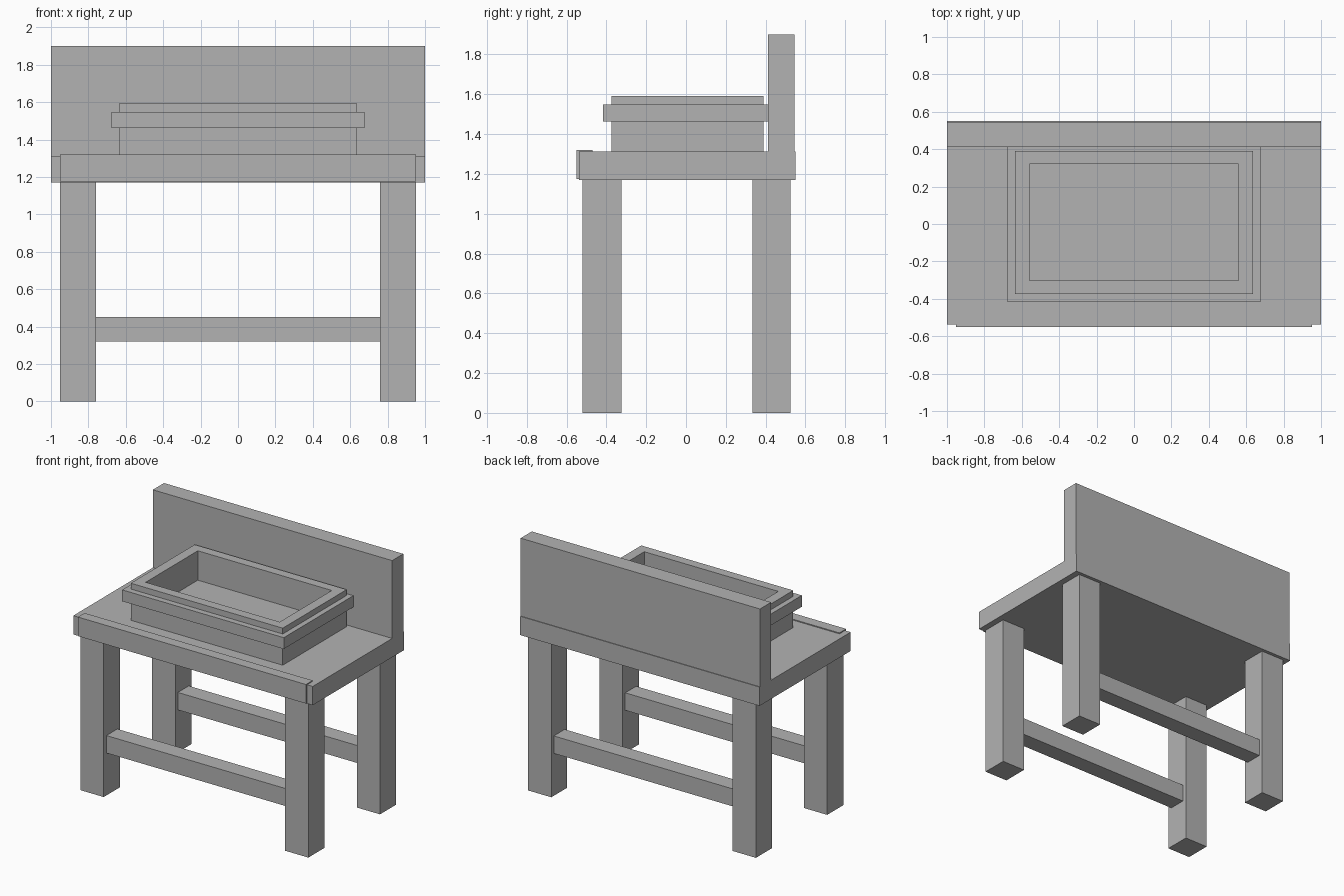
import bpy
import bmesh

cube = bpy.data.objects.get("Cube")
if cube:
    bpy.data.objects.remove(cube, do_unlink=True)

grey = bpy.data.materials.new("plain grey")
grey.use_nodes = True
colour = (0.45, 0.45, 0.45, 1)
grey.diffuse_color = colour
grey.node_tree.nodes["Principled BSDF"].inputs["Base Color"].default_value = colour


def rectangle_loft(name, rings, x=0):
    """Loft through rectangles (half width, y min, y max, z), capping both ends."""
    bm = bmesh.new()
    loops = []
    for hx, y0, y1, z in rings:
        corners = ((-hx, y0), (hx, y0), (hx, y1), (-hx, y1))
        loops.append([bm.verts.new((x + cx, cy, z)) for cx, cy in corners])
    for a, b in zip(loops, loops[1:]):
        for i in range(4):
            j = (i + 1) % 4
            bm.faces.new((a[i], a[j], b[j], b[i]))
    bm.faces.new(loops[0][::-1])
    bm.faces.new(loops[-1])
    bmesh.ops.recalc_face_normals(bm, faces=bm.faces)
    mesh = bpy.data.meshes.new(name)
    bm.to_mesh(mesh)
    bm.free()
    mesh.materials.append(grey)
    obj = bpy.data.objects.new(name, mesh)
    bpy.context.collection.objects.link(obj)
    return obj


def box(name, hx, y, z, x=0):
    return rectangle_loft(name, [(hx, *y, z[0]), (hx, *y, z[1])], x)


# Table top, front trim and splash board
box("table_top", 1.0, (-0.537, 0.55), (1.17, 1.312))
box("front_trim", 0.953, (-0.55, -0.47), (1.175, 1.319))
box("splash_board", 1.0, (0.412, 0.545), (1.312, 1.9))

# Legs and the rails joining each pair
for row, y in (("front", (-0.52, -0.325)), ("back", (0.335, 0.525))):
    for side, x in (("right", -0.855), ("left", 0.855)):
        box(f"{row}_{side}_leg", 0.097, y, (0, 1.17), x)
    mid = sum(y) / 2
    box(f"{row}_rail", 0.758, (mid - 0.065, mid + 0.065), (0.32, 0.452))

# Hollow basin: stepped outer wall with a projecting band, then the recess
wall = (0.635, -0.373, 0.39)
band = (0.675, -0.418, 0.412)
recess = (0.56, -0.302, 0.32)
rectangle_loft("basin", [
    (*wall, 1.312), (*wall, 1.462),
    (*band, 1.462), (*band, 1.548),
    (*wall, 1.548), (*wall, 1.592),
    (*recess, 1.592), (*recess, 1.37),
])
